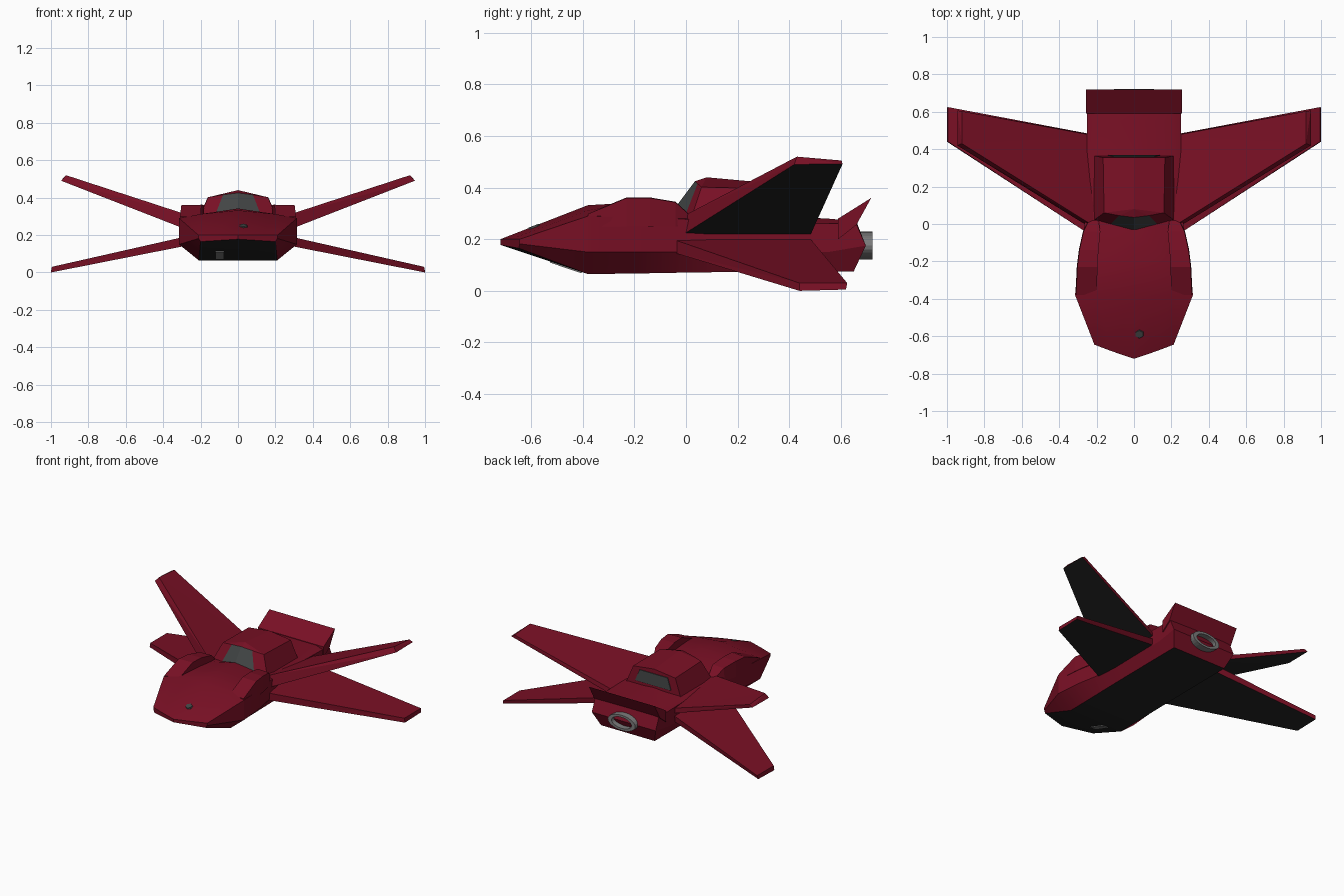
import bpy, bmesh, math
from mathutils import Matrix

if "Cube" in bpy.data.objects:
    bpy.data.objects.remove(bpy.data.objects["Cube"])


def material(name, rgb):
    m = bpy.data.materials.new(name)
    m.use_nodes = True
    m.diffuse_color = (*rgb, 1)
    bsdf = next(n for n in m.node_tree.nodes if n.type == 'BSDF_PRINCIPLED')
    bsdf.inputs["Base Color"].default_value = (*rgb, 1)
    bsdf.inputs["Roughness"].default_value = 0.6
    return m


RED = material("crimson paint", (0.19, 0.005, 0.018))
DARK = material("charcoal underside", (0.016, 0.016, 0.016))
GLASS = material("dark glass", (0.055, 0.06, 0.06))
GREY = material("grey metal", (0.2, 0.2, 0.2))


def finish(name, bm, mats, mirror=False, smooth=False):
    """Optionally mirror across x, fix the normals and link the object."""
    if mirror:
        geom = bm.verts[:] + bm.edges[:] + bm.faces[:]
        bmesh.ops.mirror(bm, geom=geom, axis='X', merge_dist=0.001)
    bmesh.ops.recalc_face_normals(bm, faces=bm.faces[:])
    me = bpy.data.meshes.new(name)
    bm.to_mesh(me)
    bm.free()
    for m in mats:
        me.materials.append(m)
    ob = bpy.data.objects.new(name, me)
    bpy.context.collection.objects.link(ob)
    if smooth:
        bpy.ops.object.select_all(action='DESELECT')
        ob.select_set(True)
        bpy.context.view_layer.objects.active = ob
        bpy.ops.object.shade_smooth_by_angle(angle=math.radians(25))
    return ob


def loft(bm, rings, closed=False):
    """Join rows of points with quads; returns rows of verts and faces."""
    rows = [[bm.verts.new(p) for p in r] for r in rings]
    strips = []
    for a, b in zip(rows, rows[1:]):
        n = len(a)
        strips.append([bm.faces.new((a[i], a[(i + 1) % n], b[(i + 1) % n], b[i]))
                       for i in range(n if closed else n - 1)])
    return rows, strips


# Hull: half sections running from keel, over the side, to the spine
def section(y, keel, side_x, side_top, edge_x, edge_z, spine):
    return [(0, y, keel), (.21, y, keel), (side_x, y, .15),
            (side_x, y, side_top), (edge_x, y, edge_z), (0, y, spine)]


nose = [(0, -.72, .178), (.2, -.648, .165), (.21, -.645, .182),
        (.212, -.645, .2), (.12, -.68, .2), (0, -.72, .2)]
tail = [(0, .65, .075), (.21, .65, .075), (.25, .697, .175),
        (.25, .66, .26), (.2, .66, .27), (0, .66, .27)]
sections = [nose,
            section(-.38, .065, .315, .29, .2, .312, .332),
            section(-.2, .067, .3, .285, .19, .307, .342),
            section(-.04, .07, .27, .28, .18, .3, .34),
            section(.1, .072, .25, .27, .2, .285, .3),
            section(.55, .075, .25, .26, .2, .28, .28),
            tail]
bm = bmesh.new()
rows, strips = loft(bm, sections)
for s in strips:
    s[0].material_index = 1
for row, y in ((rows[0], -.72), (rows[-1], .697)):
    mid = bm.verts.new((0, y, row[2].co.z))
    bm.faces.new((row[0], row[1], row[2], mid))
    bm.faces.new((mid, *row[2:]))
finish("hull", bm, [RED, DARK], mirror=True, smooth=True)

# Raised shoulder fairings beside the cockpit
bm = bmesh.new()
rings = []
for y, inner, outer, top in ((-.38, .2, .31, .3), (-.23, .195, .303, .362),
                             (-.14, .19, .292, .362), (-.04, .18, .27, .345),
                             (.02, .19, .24, .29)):
    rings.append([(inner + .01, y, .25), (inner, y, top),
                  (outer, y, top - .002), (outer + .003, y, .25)])
rows, _ = loft(bm, rings, closed=True)
bm.faces.new(rows[0])
bm.faces.new(rows[-1])
finish("shoulder_fairings", bm, [RED], mirror=True)

# Cockpit: faceted canopy with a two-pane windscreen
bm = bmesh.new()
base = [(0, -.04, .325), (.125, 0, .3), (.215, .02, .28), (.215, .365, .27), (0, .365, .27)]
crown = [(0, .035, .425), (.08, .045, .415), (.16, .06, .402), (.165, .355, .395), (0, .355, .415)]
rows, strips = loft(bm, [base, crown])
strips[0][0].material_index = 1
c = rows[1]
peak = bm.verts.new((0, .08, .44))
for f in ((c[0], c[1], peak), (c[1], c[2], peak), (c[2], c[3], c[4], peak)):
    bm.faces.new(f)
finish("cockpit", bm, [RED, GLASS], mirror=True)

# Rear cockpit window plate
bm = bmesh.new()
rows, _ = loft(bm, [[(-.14, y + .004, .305), (.14, y + .004, .305),
                     (.11, y - .002, .385), (-.11, y - .002, .385)]
                    for y in (.361, .366)], closed=True)
bm.faces.new(rows[0])
bm.faces.new(rows[1])
finish("rear_window", bm, [GLASS])


# Wings: top and bottom outlines, as root front, tip front, tip back, root back
def wing_pair(name, bottom, top):
    bm = bmesh.new()
    rows, _ = loft(bm, [bottom, top], closed=True)
    under = bm.faces.new(rows[0])
    under.material_index = 1
    bm.faces.new(rows[1])
    bmesh.ops.triangulate(bm, faces=bm.faces[:])
    finish(name, bm, [RED, DARK], mirror=True)


wing_pair("upper_wings",
          [(.2, -.04, .2), (.945, .42, .49), (.945, .607, .492), (.2, .475, .2)],
          [(.2, -.02, .285), (.92, .43, .52), (.92, .603, .505), (.2, .47, .235)])
wing_pair("lower_wings",
          [(.2, -.08, .158), (1, .44, 0), (1, .62, .005), (.2, .47, .165)],
          [(.2, -.08, .21), (.995, .44, .03), (.995, .625, .03), (.2, .475, .21)])

# Upswept tail flap across the back
bm = bmesh.new()
profile = [(.59, .28), (.718, .36), (.66, .255), (.59, .2)]
rows, _ = loft(bm, [[(x, y, z) for y, z in profile] for x in (-.257, .257)], closed=True)
bm.faces.new(rows[0])
bm.faces.new(rows[1])
finish("tail_flap", bm, [RED])

# Oval engine nozzle: a short open tube
bm = bmesh.new()
rings = []
for scale, y in ((1, .66), (1, .722), (.72, .722), (.72, .66)):
    rings.append([(.108 * scale * math.cos(a), y, .175 + .054 * scale * math.sin(a))
                  for a in (math.tau * i / 24 for i in range(24))])
loft(bm, rings, closed=True)
finish("engine_nozzle", bm, [GREY])

# Nose sensor disc
bm = bmesh.new()
bmesh.ops.create_cone(bm, cap_ends=True, segments=6, radius1=.028, radius2=.022, depth=.012,
                      matrix=Matrix.Translation((.028, -.588, .247)) @ Matrix.Rotation(.36, 4, 'X'))
finish("nose_sensor", bm, [GLASS])

# Chin hatch plate
bm = bmesh.new()
bmesh.ops.create_cube(bm, size=1, matrix=Matrix.Translation((-.098, -.465, .093))
                      @ Matrix.Rotation(-.326, 4, 'X') @ Matrix.Diagonal((.045, .13, .009, 1)))
finish("chin_hatch", bm, [GREY])
